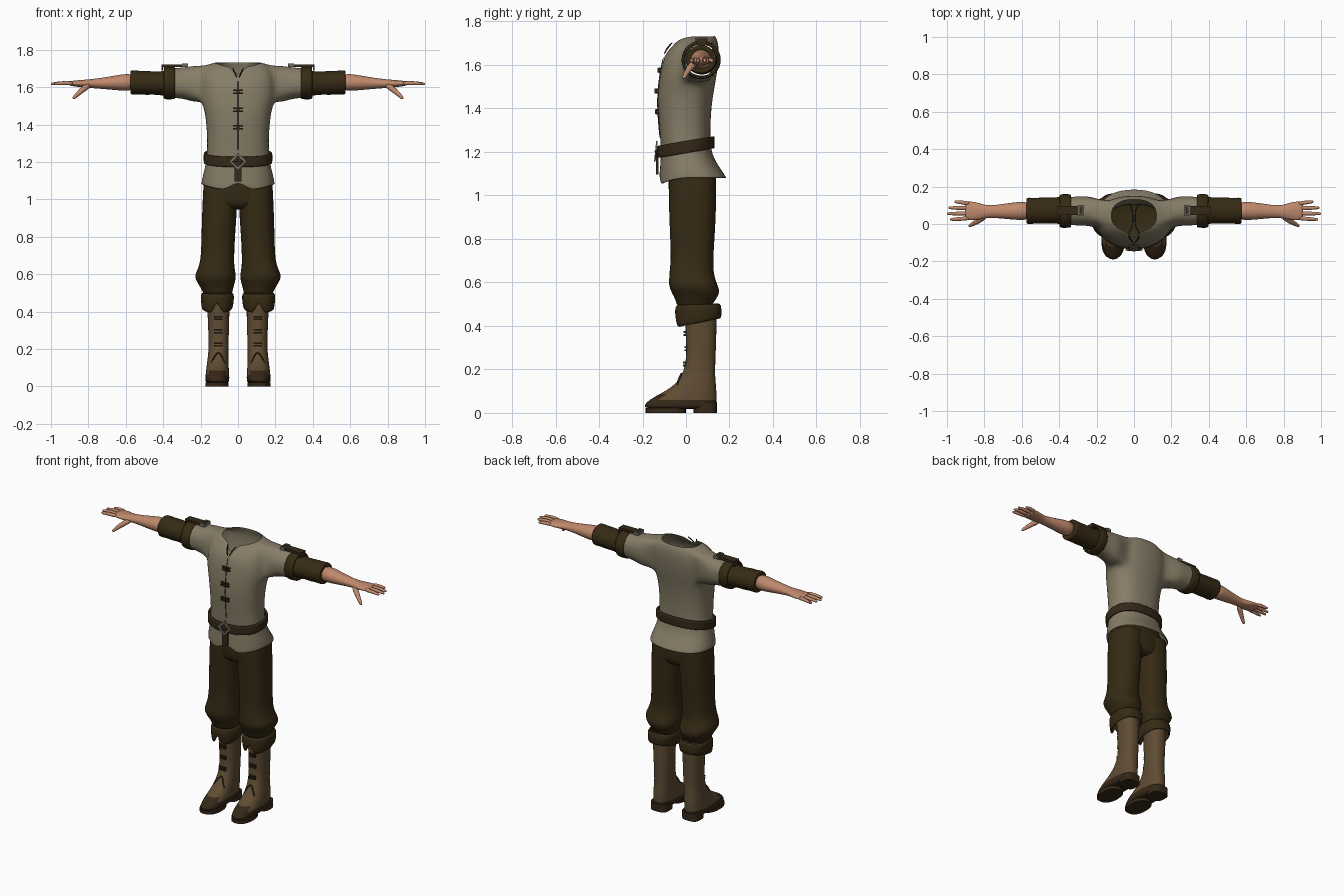
import bpy, bmesh, math
from mathutils import Vector

if "Cube" in bpy.data.objects:
    bpy.data.objects.remove(bpy.data.objects["Cube"])

N = 24


def material(name, rgb):
    m = bpy.data.materials.new(name)
    m.diffuse_color = (*rgb, 1)
    m.use_nodes = True
    m.node_tree.nodes["Principled BSDF"].inputs["Base Color"].default_value = m.diffuse_color
    return m


LINEN = material("linen", (0.24, 0.205, 0.135))
BROWN = material("dark_brown_cloth", (0.036, 0.023, 0.007))
LEATHER = material("dark_leather", (0.036, 0.021, 0.009))
BOOT = material("boot_leather", (0.115, 0.072, 0.033))
SKIN = material("skin", (0.52, 0.25, 0.15))
METAL = material("dull_metal", (0.16, 0.15, 0.125))


def power(v, p):
    return math.copysign(abs(v) ** p, v)


def finish(name, bm, mats, mirror=False, thick=0, subsurf=0, rule=None, offset=-1):
    bmesh.ops.recalc_face_normals(bm, faces=bm.faces[:])
    for f in bm.faces:
        f.smooth = subsurf > 0
        if rule:
            f.material_index = rule(f.calc_center_median())
    me = bpy.data.meshes.new(name)
    bm.to_mesh(me)
    bm.free()
    ob = bpy.data.objects.new(name, me)
    bpy.context.collection.objects.link(ob)
    for m in mats:
        me.materials.append(m)
    if thick:
        mod = ob.modifiers.new("thickness", 'SOLIDIFY')
        mod.thickness, mod.offset = thick, offset
    if subsurf:
        mod = ob.modifiers.new("smooth", 'SUBSURF')
        mod.levels = mod.render_levels = subsurf
    if mirror:
        ob.modifiers.new("mirror", 'MIRROR').use_mirror_merge = False
    return ob


def loft(name, rings, mats, caps=(False, False), **kw):
    bm = bmesh.new()
    vs = [[bm.verts.new(p) for p in r] for r in rings]
    n = len(rings[0])
    for a, b in zip(vs, vs[1:]):
        for k in range(n):
            bm.faces.new((a[k], a[(k + 1) % n], b[(k + 1) % n], b[k]))
    if caps[0]:
        bm.faces.new(vs[0])
    if caps[1]:
        bm.faces.new(vs[-1])
    return finish(name, bm, mats, **kw)


def ring_z(z, x0, x1, y0, y1, tilt=0, p=0.85):
    """Rounded horizontal section; point 3N/4 is the front centre."""
    out = []
    for k in range(N):
        a = 2 * math.pi * k / N
        y = power(math.sin(a), p) * (y1 - y0) / 2
        out.append(Vector(((x0 + x1) / 2 + power(math.cos(a), p) * (x1 - x0) / 2,
                           (y0 + y1) / 2 + y, z + tilt * y)))
    return out


def ring_x(x, y0, y1, z0, z1, n=16):
    return [Vector((x, (y0 + y1) / 2 + math.cos(2 * math.pi * k / n) * (y1 - y0) / 2,
                    (z0 + z1) / 2 + math.sin(2 * math.pi * k / n) * (z1 - z0) / 2)) for k in range(n)]


def tube(name, pts, radii, mat, **kw):
    pts = [Vector(p) for p in pts]
    rings = []
    for i, p in enumerate(pts):
        d = (pts[min(i + 1, len(pts) - 1)] - pts[max(i - 1, 0)]).normalized()
        u = d.cross(Vector((0.1, 0.2, 1))).normalized()
        w = d.cross(u)
        rings.append([p + radii[i] * (math.cos(k * math.pi / 4) * u + math.sin(k * math.pi / 4) * w)
                      for k in range(8)])
    return loft(name, rings, [mat], caps=(True, True), subsurf=1, **kw)


def box(name, lo, hi, mat, mirror=False):
    bm = bmesh.new()
    bmesh.ops.create_cube(bm, size=1)
    for v in bm.verts:
        v.co = Vector([l + (c + 0.5) * (h - l) for c, l, h in zip(v.co, lo, hi)])
    return finish(name, bm, [mat], mirror=mirror)


# Shirt: torso sections (z, half width, front, back, front drop, back drop) with sleeves grown from side holes
torso = [(1.08, .2, -.125, .19, .035, 0), (1.14, .186, -.12, .147, .015, 0), (1.2, .17, -.115, .114, 0, 0),
         (1.3, .164, -.122, .112, 0, 0), (1.4, .17, -.13, .117, 0, 0), (1.47, .179, -.13, .127, 0, 0),
         (1.525, .195, -.124, .137, 0, 0), (1.58, .2, -.117, .146, 0, 0), (1.65, .2, -.1, .152, .01, 0),
         (1.714, .175, -.072, .15, .04, .015), (1.735, .12, -.045, .135, .025, 0)]
bm = bmesh.new()
grid = []
for z, xh, yf, yb, df, db in torso:
    row = ring_z(z, -xh, xh, yf, yb)
    for k, p in enumerate(row):
        s = math.sin(2 * math.pi * k / N)
        p.z -= (df if s < 0 else db) * s * s
    grid.append([bm.verts.new(p) for p in row])
F = 3 * N // 4
grid[-1][F].co = (0, -.092, 1.655)        # neck slit
grid[-2][F].co = (0, -.097, 1.645)
grid[0][F].co.z += .055                   # hem notch
holes = {23, 0, 1, 2, 12, 11, 10, 9}
for r in range(len(grid) - 1):
    for k in range(N):
        if not (6 <= r <= 8 and k in holes):
            j = (k + 1) % N
            bm.faces.new((grid[r][k], grid[r][j], grid[r + 1][j], grid[r + 1][k]))
rim = [(6, k) for k in range(-1, 4)] + [(7, 3), (8, 3)] + [(9, k) for k in range(3, -2, -1)] + [(8, -1), (7, -1)]
for s in (1, -1):
    prev = [grid[r][(k if s > 0 else 12 - k) % N] for r, k in rim]
    angles = [math.atan2((v.co.z - 1.617) / .1, (v.co.y - .05) / .085) for v in prev]
    for x, zc, rz, ry in ((.235, 1.617, .1, .088), (.29, 1.622, .085, .085), (.35, 1.622, .081, .083), (.37, 1.622, .081, .083)):
        cur = [bm.verts.new((s * x, .07 + ry * math.cos(a), zc + rz * math.sin(a))) for a in angles]
        for i in range(14):
            j = (i + 1) % 14
            bm.faces.new((prev[i], prev[j], cur[j], cur[i]))
        prev = cur
finish("shirt", bm, [LINEN], thick=.008, subsurf=2)

# Front fastenings, seam and neck edging
tube("front_seam", [(0, -.119, 1.26), (0, -.1235, 1.3), (0, -.131, 1.4), (0, -.131, 1.47), (0, -.118, 1.58), (0, -.102, 1.64)],
     [.0025] * 6, LEATHER)
for z, y in ((1.575, -.119), (1.48, -.131), (1.385, -.13)):
    for dz in (-.008, .008):
        box("toggle_loop", (.004, y - .007, z + dz - .004), (.027, y + .008, z + dz + .004), LEATHER, mirror=True)
    box("toggle", (-.007, y - .013, z - .011), (.007, y + .006, z + .011), LEATHER)
tube("neck_edge", [(.004, -.102, 1.648), (.018, -.085, 1.68), (.03, -.06, 1.706)], [.004] * 3, LEATHER, mirror=True)

# Belt, diamond buckle and hanging belt end
loft("belt", [ring_z(z, -.178, .178, -.129, .126, tilt=.17) for z in (1.194, 1.2, 1.244, 1.25)], [LEATHER],
     thick=.014, subsurf=1, offset=0)


def diamond(r, y):
    return [Vector((r * math.cos(k * math.pi / 2), y - .1 * r * math.sin(k * math.pi / 2) * -1,
                    1.203 + r * math.sin(k * math.pi / 2))) for k in range(4)]


loft("buckle", [diamond(.046, -.142), diamond(.03, -.142), diamond(.03, -.135), diamond(.046, -.135), diamond(.046, -.142)], [METAL])
tube("buckle_pin", [(-.03, -.142, 1.203), (.03, -.142, 1.203)], [.004, .004], METAL)
box("belt_end", (-.018, -.137, 1.095), (.02, -.127, 1.185), LEATHER)

# Trousers
loft("trouser_hips", [ring_z(*r) for r in ((1.16, -.165, .165, -.09, .108), (1.08, -.186, .186, -.082, .14),
     (1.0, -.187, .187, -.08, .14), (.965, -.15, .15, -.072, .13), (.945, -.06, .06, -.04, .1))],
     [BROWN], caps=(False, True), subsurf=1)
loft("trouser_leg", [ring_z(*r) for r in (
    (1.08, .002, .185, -.08, .14), (.95, .004, .192, -.08, .14), (.8, .016, .196, -.073, .132),
    (.7, .02, .198, -.07, .125), (.645, .02, .208, -.077, .128), (.615, .014, .222, -.078, .135),
    (.585, .01, .234, -.08, .147), (.555, .016, .218, -.068, .158), (.525, .026, .198, -.05, .14),
    (.5, .03, .187, -.045, .122), (.485, .035, .183, -.03, .125))], [BROWN],
    caps=(False, True), mirror=True, subsurf=1)

# Rolled knee cuff with a front slit
cuff = [ring_z(z, *r, tilt=t) for z, r, t in (
    (.502, (.03, .19, -.04, .15), .04), (.492, (.02, .201, -.05, .163), .05),
    (.45, (.022, .198, -.052, .164), .12), (.412, (.03, .194, -.048, .163), .2))]
cuff[-1][F].z += .075
cuff[-2][F].z += .03
loft("trouser_cuff", cuff, [BROWN], mirror=True, thick=.012, subsurf=1)

# Boots: shaft flows into the foot, lower part darker
loft("boot", [ring_z(*r) for r in (
    (.48, .045, .166, -.008, .142), (.35, .046, .162, -.001, .14), (.25, .05, .157, .003, .136),
    (.19, .051, .158, -.012, .134), (.15, .051, .163, -.034, .136), (.115, .05, .167, -.07, .14),
    (.085, .048, .171, -.125, .141), (.06, .046, .174, -.17, .141), (.035, .046, .176, -.196, .141),
    (.016, .048, .175, -.192, .14))],
    [BOOT, LEATHER], caps=(False, True), mirror=True, subsurf=1,
    rule=lambda c: 1 if c.z < .062 or (c.y < -.11 and c.z < .08) else 0)
loft("boot_sole", [ring_z(z, .05, .174, -.186, -.0) for z in (0, .022)], [LEATHER], caps=(True, True), mirror=True)
loft("boot_heel", [ring_z(z, .054, .168, .035, .142, p=.65) for z in (0, .05)], [LEATHER], caps=(True, True), mirror=True)
for z, y in ((.365, -.001), (.295, .002), (.225, -.004)):
    for dz in (-.007, .007):
        box("boot_lace", (.083, y - .01, z + dz - .004), (.127, y + .012, z + dz + .004), LEATHER, mirror=True)
tube("boot_tongue_edge", [(.062, -.03, .085), (.07, -.045, .13), (.09, -.026, .17), (.105, -.018, .185),
     (.12, -.026, .17), (.144, -.045, .13), (.154, -.03, .085)], [.005] * 7, LEATHER, mirror=True)

# Sleeve band, undersleeve and shoulder strap
loft("sleeve_band", [ring_x(*r) for r in ((.335, -.018, .158, 1.537, 1.708), (.345, -.022, .162, 1.533, 1.713),
     (.385, -.024, .163, 1.532, 1.715), (.4, -.018, .157, 1.538, 1.708))], [BROWN], mirror=True, thick=.012, subsurf=1)
loft("undersleeve", [ring_x(*r) for r in ((.35, 0, .145, 1.555, 1.69), (.41, -.002, .146, 1.553, 1.687),
     (.45, .004, .142, 1.56, 1.684), (.49, -.002, .144, 1.556, 1.69), (.53, .002, .14, 1.562, 1.688),
     (.565, -.004, .144, 1.557, 1.694), (.577, .002, .138, 1.563, 1.688), (.57, .015, .125, 1.575, 1.677))],
     [BROWN], caps=(False, True), mirror=True, subsurf=1)
box("shoulder_strap", (.275, .048, 1.708), (.41, .096, 1.722), LEATHER, mirror=True)
box("strap_end", (.4, .048, 1.69), (.41, .096, 1.722), LEATHER, mirror=True)
for x in (.268, .292):
    box("strap_buckle", (x, .042, 1.708), (x + .008, .102, 1.727), METAL, mirror=True)
for y in (.042, .094):
    box("strap_buckle_side", (.268, y, 1.708), (.3, y + .008, 1.727), METAL, mirror=True)

# Bare forearm and palm
loft("forearm", [ring_x(*r) for r in ((.55, .018, .122, 1.577, 1.677), (.62, .02, .12, 1.58, 1.67),
     (.7, .028, .108, 1.588, 1.655), (.77, .034, .098, 1.594, 1.645), (.81, .026, .106, 1.596, 1.641),
     (.85, .018, .12, 1.6, 1.638), (.89, .02, .122, 1.606, 1.634), (.905, .026, .116, 1.61, 1.63))],
     [SKIN], caps=(True, True), mirror=True, subsurf=1)

# Fingers and thumb
for name, y0, y1, tip in (("index_finger", .031, .024, .985), ("middle_finger", .057, .055, 1.0),
                          ("ring_finger", .084, .087, .992), ("little_finger", .109, .12, .96)):
    xs = [.875 + t * (tip - .875) for t in (0, .5, .93, 1)]
    ys = [y0 + t * (y1 - y0) for t in (0, .5, .93, 1)]
    tube(name, list(zip(xs, ys, (1.62, 1.623, 1.618, 1.617))), (.013, .012, .009, .005), SKIN, mirror=True)
tube("thumb", [(.79, .045, 1.613), (.825, .022, 1.593), (.855, .003, 1.565), (.878, -.009, 1.543), (.883, -.011, 1.538)],
     (.017, .018, .013, .01, .005), SKIN, mirror=True)
